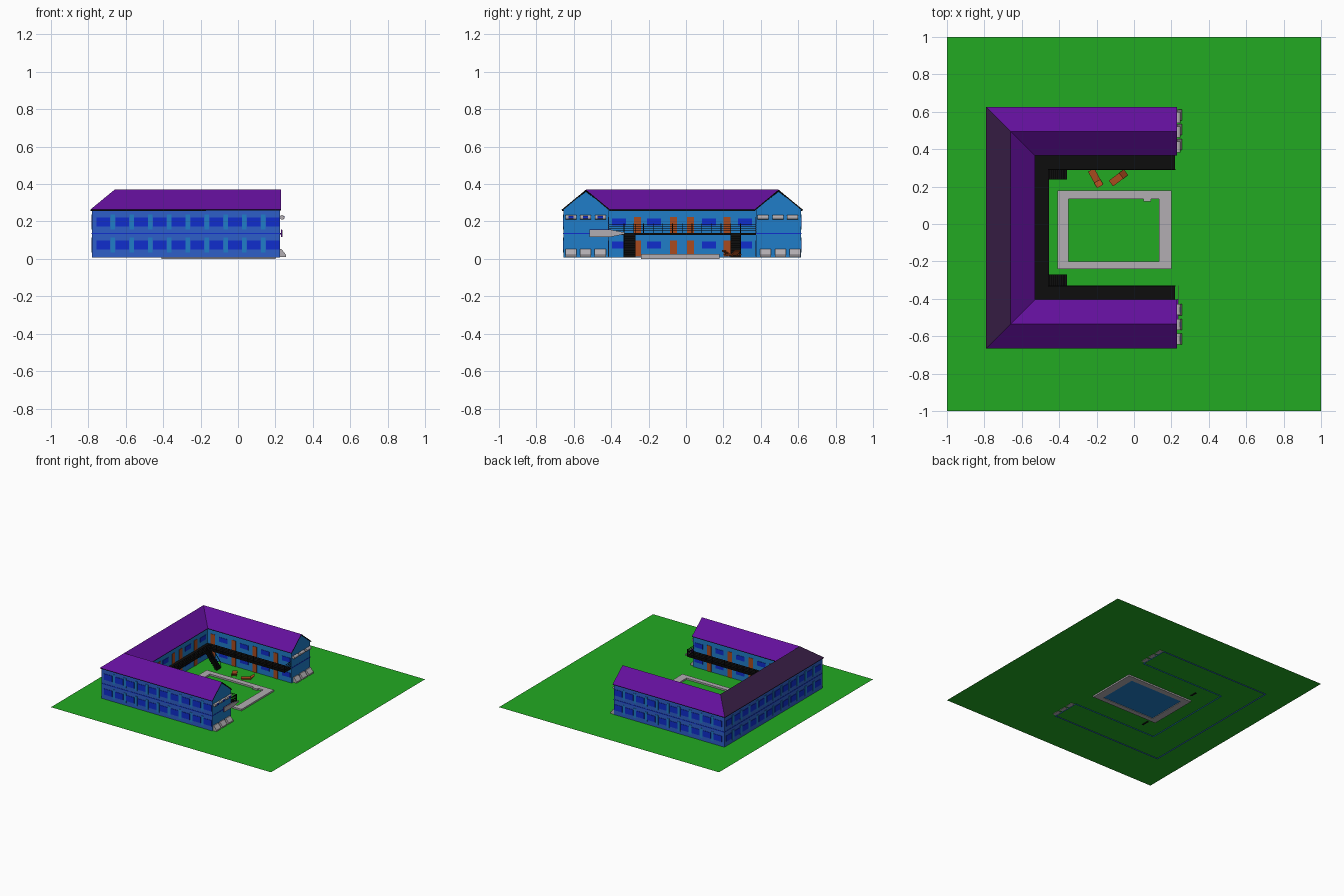
import bpy, bmesh, math
from mathutils import Matrix, Vector

if "Cube" in bpy.data.objects:
    bpy.data.objects.remove(bpy.data.objects["Cube"])

COL = {
    "grass_green": (0.016, 0.402, 0.016), "wall_sky_blue": (0.014, 0.205, 0.578),
    "wall_mid_blue": (0.026, 0.114, 0.578), "window_blue": (0.005, 0.026, 0.61),
    "roof_purple": (0.125, 0.005, 0.33), "roof_dark_plum": (0.042, 0.014, 0.065),
    "door_orange": (0.402, 0.07, 0.013), "concrete_grey": (0.445, 0.42, 0.445),
    "balcony_black": (0.004, 0.004, 0.004),
}
MAT = {}
for n, c in COL.items():
    MAT[n] = bpy.data.materials.new(n)
    MAT[n].diffuse_color = (*c, 1)


def finish(name, bm, *mats):
    me = bpy.data.meshes.new(name)
    bm.to_mesh(me)
    bm.free()
    ob = bpy.data.objects.new(name, me)
    bpy.context.collection.objects.link(ob)
    for m in mats:
        me.materials.append(MAT[m])
    return ob


def box(bm, x0, x1, y0, y1, z0, z1, mat=0):
    m = Matrix.Translation(((x0 + x1) / 2, (y0 + y1) / 2, (z0 + z1) / 2)) @ \
        Matrix.Diagonal((abs(x1 - x0), abs(y1 - y0), abs(z1 - z0), 1))
    vs = bmesh.ops.create_cube(bm, size=1, matrix=m)["verts"]
    for f in {f for v in vs for f in v.link_faces}:
        f.material_index = mat


def prism(bm, pts, vec):
    f = bm.faces.new([bm.verts.new(p) for p in pts])
    ext = bmesh.ops.extrude_face_region(bm, geom=[f])["geom"]
    bmesh.ops.translate(bm, vec=vec, verts=[e for e in ext if isinstance(e, bmesh.types.BMVert)])
    bmesh.ops.recalc_face_normals(bm, faces=bm.faces[:])


# U-shaped plan: path inset by d from the outer eaves
W, S, N, XE = -0.79, -0.665, 0.625, 0.225
GZ = 0.012


def U(d, xe=XE):
    return [(xe, S + d), (W + d, S + d), (W + d, N - d), (xe, N - d)]


def run(bm, d0, d1, z0, z1, xe=XE):
    """boxes following the U between two insets"""
    a, b = U(d0, xe), U(d1, xe)
    for i in range(3):
        q = [a[i], a[i + 1], b[i], b[i + 1]]
        xs, ys = [p[0] for p in q], [p[1] for p in q]
        if i == 1:
            xs = [a[1][0], b[1][0]]
        box(bm, min(xs), max(xs), min(ys), max(ys), z0, z1)


# lawn
bm = bmesh.new()
bmesh.ops.create_grid(bm, x_segments=1, y_segments=1, size=1, matrix=Matrix.Translation((0, 0, GZ)))
finish("lawn", bm, "grass_green")

# walls with gable ends
bm = bmesh.new()
zb, zt, zr = 0.007, 0.266, 0.36
o, n = U(0.01), U(0.25)
face = lambda *p: bm.faces.new([bm.verts.new(v) for v in p])
for i in range(3):
    f = face((*o[i + 1], zb), (*o[i], zb), (*o[i], zt), (*o[i + 1], zt))
    f.material_index = 1
    face((*n[i], zb), (*n[i + 1], zb), (*n[i + 1], zt), (*n[i], zt))
for i, flip in ((0, 1), (3, -1)):
    mid = (XE, (o[i][1] + n[i][1]) / 2, zr)
    face(*[(*o[i], zb), (*n[i], zb), (*n[i], zt), mid, (*o[i], zt)][::flip])
bmesh.ops.remove_doubles(bm, verts=bm.verts[:], dist=1e-5)
ob = finish("walls", bm, "wall_sky_blue", "wall_mid_blue")
md = ob.modifiers.new("thickness", "SOLIDIFY")
md.thickness, md.offset = 0.006, -1

# roof with mitred corners, black trim
bm = bmesh.new()
rings = [[bm.verts.new((*p, z)) for p in U(d, 0.23)] for d, z in ((0, 0.263), (0.13, 0.37), (0.26, 0.263))]
for k in range(2):
    a, b = rings[k], rings[k + 1]
    for i in range(3):
        f = bm.faces.new((a[i], b[i], b[i + 1], a[i + 1]))
        f.material_index = 1 if (k == 0 and i == 1) else 0
ob = finish("roof", bm, "roof_purple", "roof_dark_plum", "balcony_black")
md = ob.modifiers.new("thickness", "SOLIDIFY")
md.thickness, md.offset = 0.007, -1
md.material_offset, md.material_offset_rim = 2, 2

# windows, doors and pilasters as thin plates on the walls
win, door, pil = bmesh.new(), bmesh.new(), bmesh.new()
T = 0.003


def plate(bm, axis, pos, out, u, w, z0, z1):
    p, q = sorted((pos - out * T, pos + out * T))
    if axis == "y":
        box(bm, u - w / 2, u + w / 2, p, q, z0, z1)
    else:
        box(bm, p, q, u - w / 2, u + w / 2, z0, z1)


ROWS = ((0.05, 0.098), (0.172, 0.221))
for axis, pos, out, first, last, count in (("y", S + 0.01, -1, -0.72, 0.185, 10),
                                           ("y", N - 0.01, 1, -0.72, 0.185, 10),
                                           ("x", W + 0.01, -1, -0.595, 0.555, 12)):
    step = (last - first) / (count - 1)
    for i in range(count):
        u = first + i * step
        for z0, z1 in ROWS:
            plate(win, axis, pos, out, u, 0.073, z0, z1)
            if i < count - 1:
                plate(pil, axis, pos, out, u + step / 2, 0.024, z0 - 0.015, z1 + 0.015)

# courtyard sides
yard = [("x", W + 0.25, 1, (-0.26, -0.067, 0.025, 0.22), (-0.357, -0.17, 0.122, 0.315))]
for pos, out in ((S + 0.25, 1), (N - 0.25, -1)):
    yard.append(("y", pos, out, [-0.49 + 0.19 * i for i in range(4)], [-0.395 + 0.19 * i for i in range(4)]))
for axis, pos, out, doors, wins in yard:
    for u in doors:
        for z in (GZ, 0.138):
            plate(door, axis, pos, out, u, 0.038, z, z + 0.085)
    for u in wins:
        for z0, z1 in ((0.055, 0.092), (0.178, 0.215)):
            plate(win, axis, pos, out, u, 0.075, z0, z1)
finish("windows", win, "window_blue")
finish("doors", door, "door_orange")
finish("pilasters", pil, "wall_sky_blue")

# thin floor line round the outside
bm = bmesh.new()
run(bm, 0.008, 0.012, 0.132, 0.138)
for y0, y1 in ((S + 0.01, S + 0.25), (N - 0.25, N - 0.01)):
    box(bm, XE - 0.002, XE + 0.002, y0, y1, 0.132, 0.138)
finish("floor_line", bm, "window_blue")

# balcony deck and railing
bm = bmesh.new()
run(bm, 0.25, 0.335, 0.127, 0.138, 0.22)
finish("balcony_deck", bm, "balcony_black")
bm = bmesh.new()
for z in (0.15, 0.162, 0.174, 0.186):
    run(bm, 0.332, 0.336, z - 0.0015, z + 0.0015, 0.22)
    for y0, y1 in ((S + 0.25, S + 0.335), (N - 0.335, N - 0.25)):
        box(bm, 0.217, 0.22, y0, y1, z - 0.0015, z + 0.0015)
path = U(0.334, 0.219)
for i in range(3):
    a, b = Vector(path[i]), Vector(path[i + 1])
    for k in range(13):
        p = a.lerp(b, k / 12)
        box(bm, p.x - 0.002, p.x + 0.002, p.y - 0.002, p.y + 0.002, 0.13, 0.188)
finish("balcony_railing", bm, "balcony_black")

# stairs down to the courtyard
bm = bmesh.new()
for y0, y1 in ((0.238, 0.293), (-0.333, -0.27)):
    box(bm, -0.53, -0.455, y0, y1, 0.127, 0.138)
    for k in range(10):
        x, z = -0.46 + 0.01 * k, 0.135 - 0.0125 * k
        box(bm, x, x + 0.012, y0, y1, max(z - 0.02, 0.007), z)
    for y in (y0, y1 - 0.003):
        prism(bm, [(-0.46, y, 0.185), (-0.36, y, 0.06), (-0.36, y, 0.054), (-0.46, y, 0.179)], (0, 0.003, 0))
        for x, z in ((-0.41, 0.12), (-0.361, 0.058)):
            box(bm, x - 0.002, x + 0.002, y, y + 0.003, z - 0.05, z)
finish("stairs", bm, "balcony_black")

# pool surround and water
bm = bmesh.new()
for b in ((-0.41, 0.2, -0.24, -0.2), (-0.41, 0.2, 0.135, 0.18), (-0.41, -0.35, -0.2, 0.135), (0.135, 0.2, -0.2, 0.135)):
    box(bm, *b, 0, 0.025)
box(bm, 0.05, 0.09, 0.12, 0.136, 0.005, 0.025)
finish("pool_surround", bm, "concrete_grey")
bm = bmesh.new()
box(bm, -0.35, 0.135, -0.2, 0.135, 0.004, 0.006)
finish("pool_water", bm, "wall_sky_blue")

# loungers
for name, x, y, ang in (("lounger_left", -0.205, 0.245, math.atan2(-0.09, 0.05)),
                        ("lounger_right", -0.083, 0.247, math.atan2(0.06, 0.08))):
    bm = bmesh.new()
    side = [(-0.05, 0.02), (0.02, 0.018), (0.05, 0.042), (0.05, 0.048), (0.018, 0.025), (-0.05, 0.026)]
    prism(bm, [(u, -0.019, z) for u, z in side], (0, 0.038, 0))
    for u in (-0.045, 0.02):
        for v in (-0.018, 0.014):
            box(bm, u, u + 0.004, v, v + 0.004, GZ, 0.022)
    ob = finish(name, bm, "door_orange")
    ob.location, ob.rotation_euler = (x, y, 0), (0, 0, ang)

# gable end: ground wedges and upper rolled lights
wedge, roll, glass = bmesh.new(), bmesh.new(), bmesh.new()
for y in (-0.615, -0.537, -0.458, 0.425, 0.505, 0.583):
    pts = [(0.222, 0.009), (0.257, 0.009), (0.257, 0.022), (0.232, 0.053), (0.222, 0.053)]
    prism(wedge, [(x, y - 0.03, z) for x, z in pts], (0, 0.06, 0))
    yu = y if y < 0 else y - 0.014
    bmesh.ops.create_cone(roll, cap_ends=True, segments=12, radius1=0.012, radius2=0.012, depth=0.058,
                          matrix=Matrix.Translation((0.236, yu, 0.222)) @ Matrix.Rotation(math.pi / 2, 4, "X"))
    if y < 0:
        box(glass, 0.243, 0.249, yu - 0.014, yu + 0.014, 0.215, 0.229)
finish("gable_wedges", wedge, "concrete_grey")
finish("gable_lights", roll, "concrete_grey")
finish("light_lenses", glass, "window_blue")

# blank arrow board on the gable
bm = bmesh.new()
prism(bm, [(0.234, y, z) for y, z in ((-0.515, 0.118), (-0.4, 0.118), (-0.33, 0.132), (-0.33, 0.142),
                                      (-0.4, 0.155), (-0.515, 0.155))], (0.005, 0, 0))
finish("arrow_board", bm, "concrete_grey")
bm = bmesh.new()
box(bm, 0.22, 0.234, -0.5, -0.42, 0.131, 0.139)
box(bm, 0.231, 0.234, -0.515, -0.4, 0.117, 0.156)
finish("board_bracket", bm, "roof_purple")

for m in bpy.data.materials:
    if m.users and not m.is_grease_pencil:
        m.use_nodes = True
        m.node_tree.nodes["Principled BSDF"].inputs["Base Color"].default_value = m.diffuse_color
